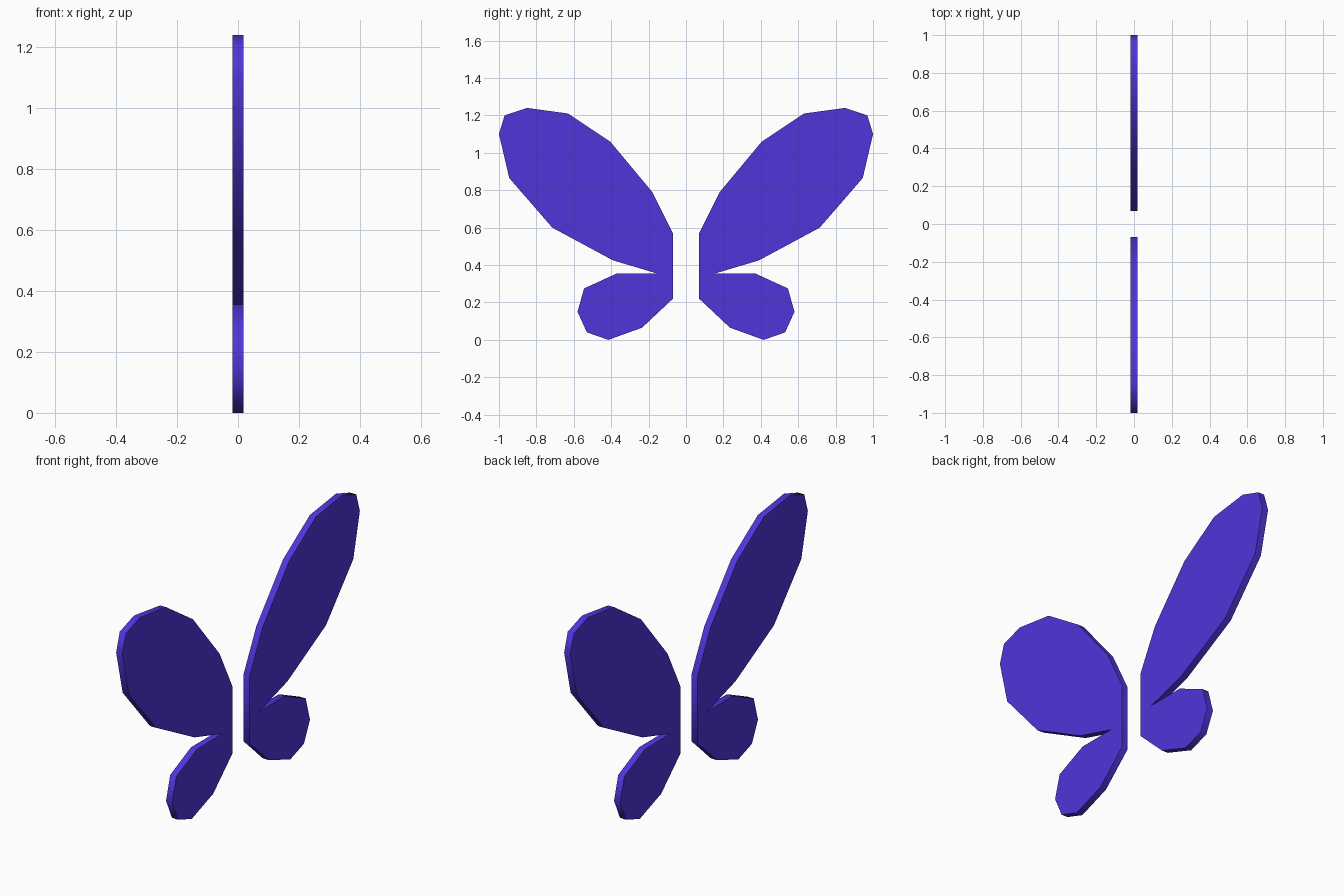
import bpy, bmesh, math

if "Cube" in bpy.data.objects:
    bpy.data.objects.remove(bpy.data.objects["Cube"])

HALF_THICKNESS = 0.018

# Wing outline (y, z): upper lobe, notch, lower lobe
OUTLINE = [
    (0.07, 0.57), (0.18, 0.79), (0.405, 1.06), (0.63, 1.21), (0.85, 1.24),
    (0.97, 1.20), (1.0, 1.10), (0.945, 0.865), (0.715, 0.60), (0.39, 0.425),
    (0.155, 0.355),
    (0.37, 0.355), (0.545, 0.275), (0.58, 0.15), (0.53, 0.04), (0.415, 0.0),
    (0.235, 0.065), (0.07, 0.22),
]

purple = bpy.data.materials.new("purple")
purple.diffuse_color = (0.08, 0.035, 0.7, 1)
purple.use_nodes = True
purple.node_tree.nodes["Principled BSDF"].inputs["Base Color"].default_value = purple.diffuse_color


def make_wing(name, side):
    """Extrude the outline through its thickness on one side of y = 0."""
    bm = bmesh.new()
    face = bm.faces.new([bm.verts.new((-HALF_THICKNESS, side * y, z)) for y, z in OUTLINE])
    extruded = bmesh.ops.extrude_face_region(bm, geom=[face], use_keep_orig=True)["geom"]
    verts = [g for g in extruded if isinstance(g, bmesh.types.BMVert)]
    bmesh.ops.translate(bm, verts=verts, vec=(2 * HALF_THICKNESS, 0, 0))
    bmesh.ops.recalc_face_normals(bm, faces=bm.faces[:])
    mesh = bpy.data.meshes.new(name)
    bm.to_mesh(mesh)
    bm.free()
    mesh.materials.append(purple)
    obj = bpy.data.objects.new(name, mesh)
    bpy.context.collection.objects.link(obj)
    # Soft rim, crisp flat faces
    bpy.ops.object.select_all(action='DESELECT')
    obj.select_set(True)
    bpy.context.view_layer.objects.active = obj
    bpy.ops.object.shade_smooth_by_angle(angle=math.radians(60))


# Mirrored pair of wings
make_wing("right_wing", 1)
make_wing("left_wing", -1)
